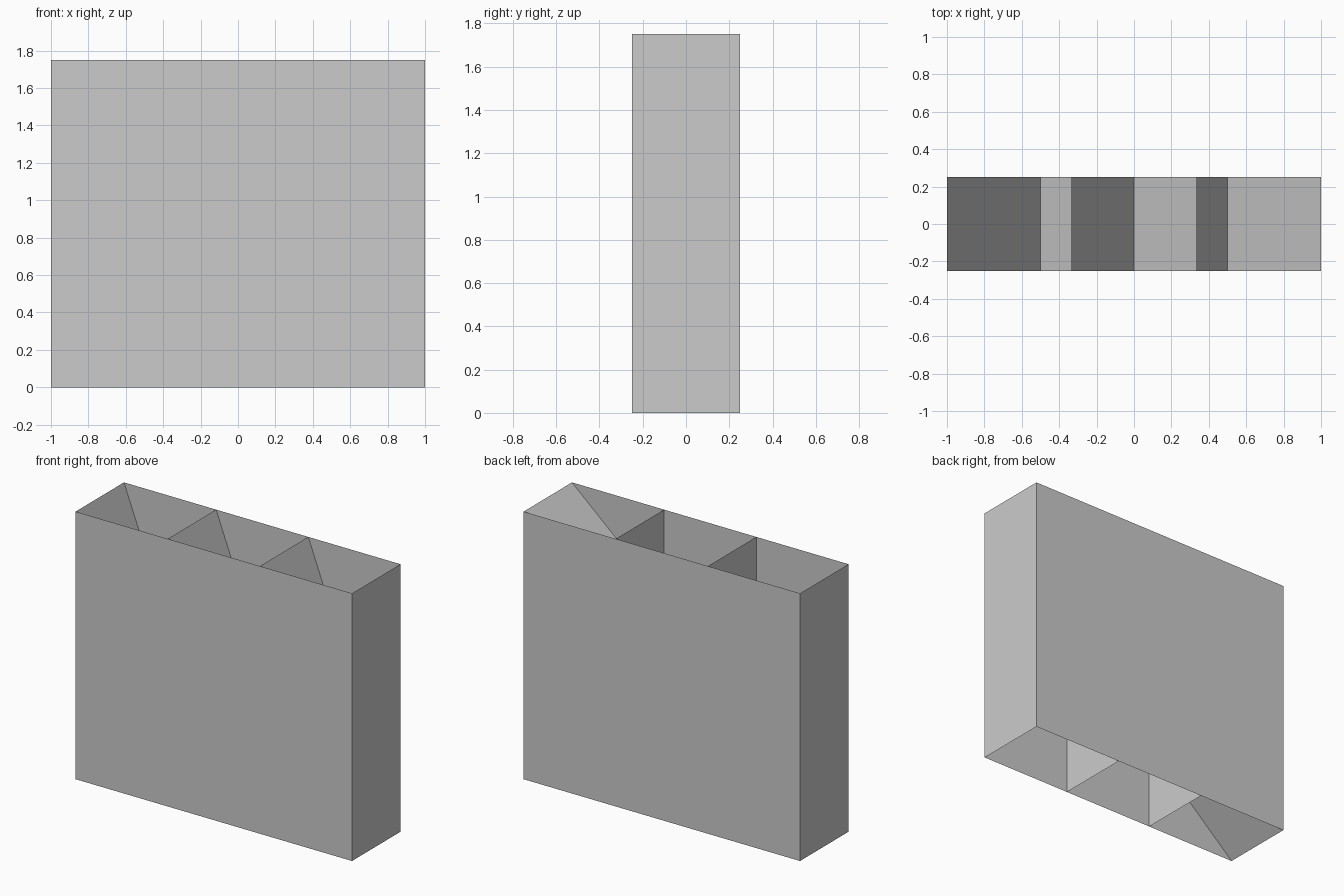
import bpy

if "Cube" in bpy.data.objects:
    bpy.data.objects.remove(bpy.data.objects["Cube"])

W, D, H = 1.0, 0.25, 1.75      # half width, half depth, height
CELLS = 3
STEP = 2 * W / CELLS


def sheet(name, corners):
    """Thin flat panel from four corners."""
    mesh = bpy.data.meshes.new(name)
    mesh.from_pydata(corners, [], [(0, 1, 2, 3)])
    obj = bpy.data.objects.new(name, mesh)
    bpy.context.collection.objects.link(obj)
    return obj


def web(name, x_bottom, x_top):
    """Panel spanning the depth, running from floor level to the top rim."""
    return sheet(name, [(x_bottom, -D, 0), (x_bottom, D, 0),
                        (x_top, D, H), (x_top, -D, H)])


# Front and back panels (open top and bottom)
sheet("front_panel", [(-W, -D, 0), (W, -D, 0), (W, -D, H), (-W, -D, H)])
sheet("back_panel", [(W, D, 0), (-W, D, 0), (-W, D, H), (W, D, H)])

# Side panels, facing outward
web("right_side", W, W)
web("left_side", -W, -W).data.flip_normals()

# Upright dividers between the cells
for i in range(1, CELLS):
    x = -W + i * STEP
    web(f"divider_{i}", x, x)

# Steep brace across each cell, top left to bottom right
for i in range(CELLS):
    x = -W + i * STEP
    web(f"cell_brace_{i + 1}", x + STEP, x)

# Long brace across the whole frame, bottom left to top right
web("long_brace", -W, W)
